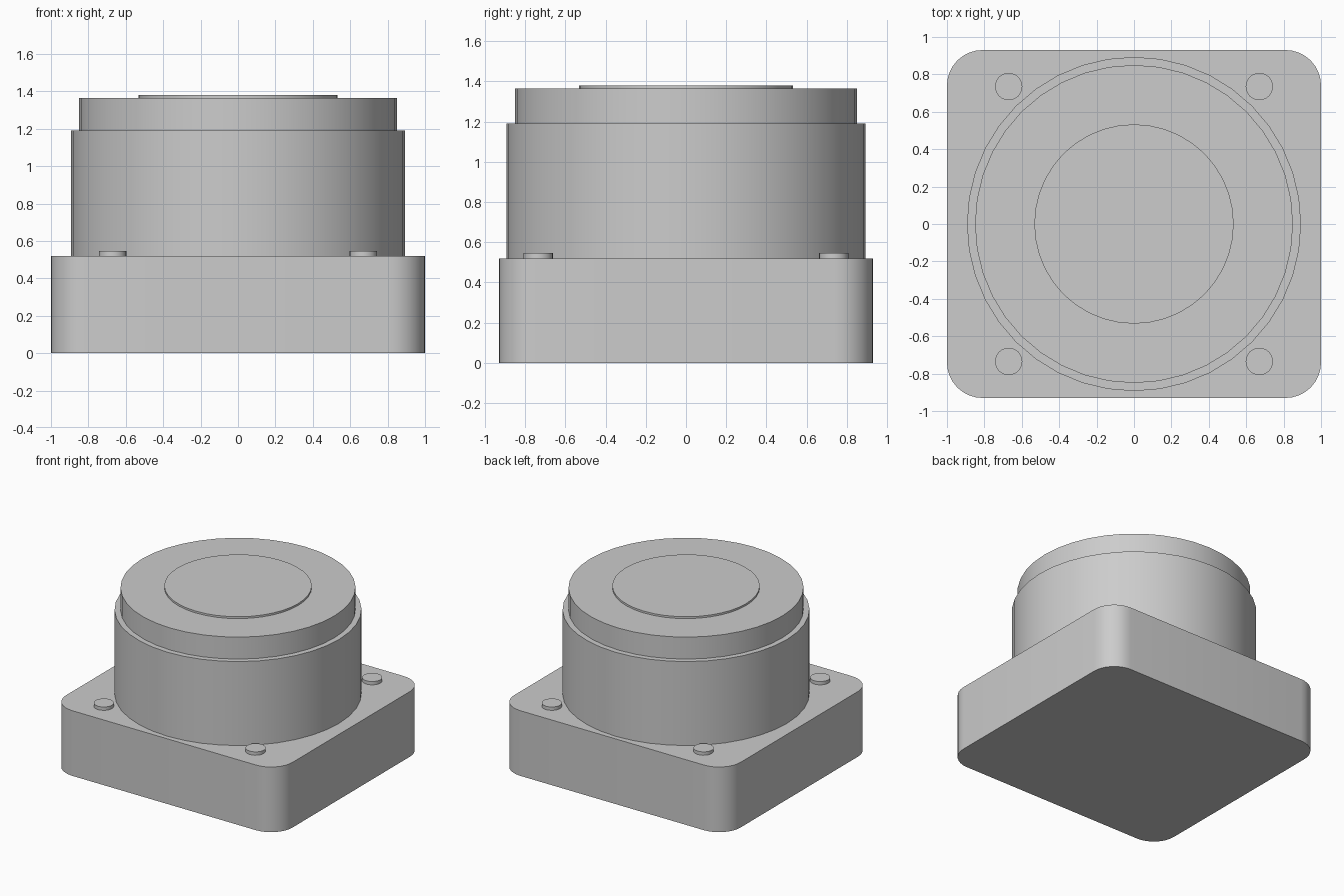
import bpy
import bmesh
import math
from mathutils import Matrix

cube = bpy.data.objects.get("Cube")
if cube:
    bpy.data.objects.remove(cube, do_unlink=True)

grey = bpy.data.materials.new("light_grey")
grey.use_nodes = True
colour = (0.604, 0.604, 0.604, 1)
grey.diffuse_color = colour
grey.node_tree.nodes["Principled BSDF"].inputs["Base Color"].default_value = colour


def finish(name, bm):
    """Turn a bmesh into a smooth-shaded object with sharp rims."""
    bmesh.ops.recalc_face_normals(bm, faces=bm.faces)
    mesh = bpy.data.meshes.new(name)
    bm.to_mesh(mesh)
    bm.free()
    mesh.materials.append(grey)
    obj = bpy.data.objects.new(name, mesh)
    bpy.context.collection.objects.link(obj)
    bpy.ops.object.select_all(action="DESELECT")
    obj.select_set(True)
    bpy.context.view_layer.objects.active = obj
    bpy.ops.object.shade_smooth_by_angle(angle=math.radians(30))
    return obj


def disc(name, radius, bottom, top, x=0, y=0, sides=40):
    """Upright closed cylinder between two heights."""
    bm = bmesh.new()
    bmesh.ops.create_cone(bm, cap_ends=True, segments=sides,
                          radius1=radius, radius2=radius, depth=top - bottom,
                          matrix=Matrix.Translation((x, y, (bottom + top) / 2)))
    return finish(name, bm)


# Rectangular base with rounded vertical corners
half_x, half_y, base_top = 1.0, 0.93, 0.52
bm = bmesh.new()
bmesh.ops.create_cube(bm, size=1, matrix=Matrix.Translation((0, 0, base_top / 2))
                      @ Matrix.Diagonal((2 * half_x, 2 * half_y, base_top, 1)))
uprights = [e for e in bm.edges
            if abs(e.verts[0].co.z - e.verts[1].co.z) > 0.1]
bmesh.ops.bevel(bm, geom=uprights, offset=0.19, segments=8, profile=0.5,
                affect="EDGES")
finish("base", bm)

# Stepped round body
disc("body", 0.893, base_top, 1.19)
disc("upper_step", 0.85, 1.19, 1.365)
disc("top_plate", 0.533, 1.365, 1.38)

# Bolt heads in the four corners
for side, x in (("right", -0.67), ("left", 0.67)):
    for end, y in (("front", -0.735), ("back", 0.735)):
        disc(f"bolt_{end}_{side}", 0.073, base_top, 0.547, x, y, 24)
